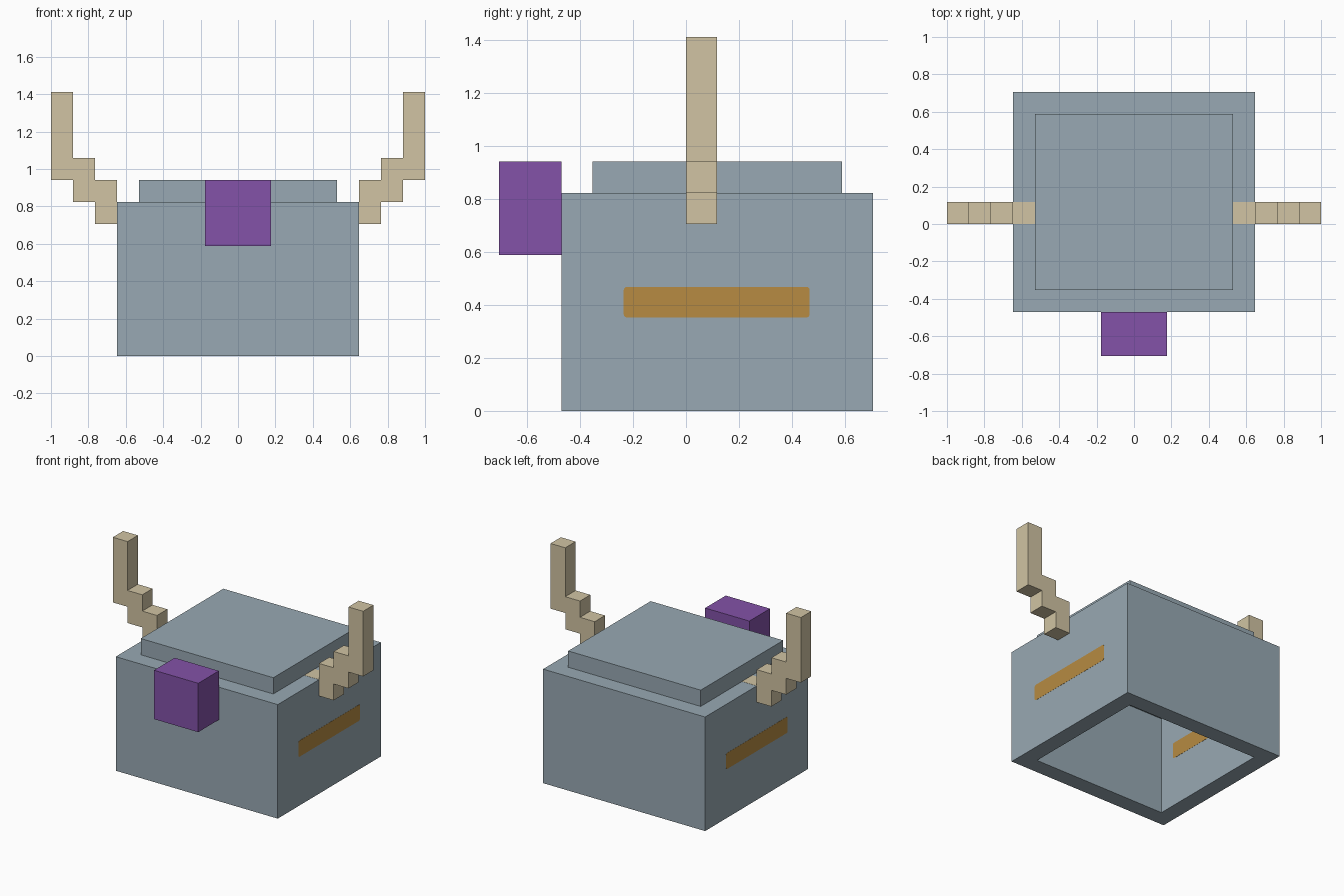
import bpy, bmesh, math
from mathutils import Vector

cube = bpy.data.objects.get("Cube")
if cube:
    bpy.data.objects.remove(cube, do_unlink=True)

U = 2 / 17          # size of one block
EPS = 0.001         # how far flush plates stand proud


def material(name, rgb):
    def lin(c):
        c /= 255
        return c / 12.92 if c <= 0.04045 else ((c + 0.055) / 1.055) ** 2.4
    colour = (*[lin(c) for c in rgb], 1)
    mat = bpy.data.materials.new(name)
    mat.diffuse_color = colour
    mat.use_nodes = True
    bsdf = mat.node_tree.nodes["Principled BSDF"]
    bsdf.inputs["Base Color"].default_value = colour
    bsdf.inputs["Roughness"].default_value = 0.8
    return mat


SHELL = material("slate grey", (152, 169, 179))
HORN = material("bone tan", (209, 196, 163))
NOSE = material("purple", (131, 82, 168))
SLOT = material("amber brown", (183, 139, 66))


def add_object(name, bm, mat, mirror=False):
    bmesh.ops.recalc_face_normals(bm, faces=bm.faces)
    mesh = bpy.data.meshes.new(name)
    bm.to_mesh(mesh)
    bm.free()
    mesh.materials.append(mat)
    obj = bpy.data.objects.new(name, mesh)
    bpy.context.collection.objects.link(obj)
    if mirror:
        obj.modifiers.new("Mirror", "MIRROR").use_mirror_merge = False
    return obj


def box(lo, hi):
    """Box between two corners."""
    bm = bmesh.new()
    bmesh.ops.create_cube(bm, size=1)
    for v in bm.verts:
        v.co = Vector([h if c > 0 else l for c, l, h in zip(v.co, lo, hi)])
    return bm


def prism(points, direction):
    """Flat outline pushed along a direction."""
    bm = bmesh.new()
    face = bm.faces.new([bm.verts.new(p) for p in points])
    ext = bmesh.ops.extrude_face_region(bm, geom=[face], use_keep_orig=True)
    verts = [g for g in ext["geom"] if isinstance(g, bmesh.types.BMVert)]
    bmesh.ops.translate(bm, verts=verts, vec=direction)
    return bm


def step_face(bm, up, inset, height):
    """Inset the top or bottom face, then extrude it along z."""
    bm.normal_update()
    face = next(f for f in bm.faces if f.normal.z * up > 0.9)
    bmesh.ops.inset_region(bm, faces=[face], thickness=inset, use_even_offset=True)
    ext = bmesh.ops.extrude_face_region(bm, geom=[face])
    bmesh.ops.delete(bm, geom=[face], context="FACES_ONLY")
    verts = [g for g in ext["geom"] if isinstance(g, bmesh.types.BMVert)]
    bmesh.ops.translate(bm, verts=verts, vec=(0, 0, height))


# Shell: box with a raised lid and a cavity open at the bottom
bm = box((-5.5 * U, -4 * U, 0), (5.5 * U, 6 * U, 7 * U))
step_face(bm, 1, U, U)
step_face(bm, -1, U, 6 * U)
add_object("shell", bm, SHELL)

# Nose block on the front
add_object("nose", box((-1.5 * U, -6 * U, 5 * U), (1.5 * U, -4 * U, 8 * U)), NOSE)

# Stepped horns, with roots set into the shell top
root_top = 7 + EPS / U
outline = [(4.5, 6.1), (5.5, 6.1), (5.5, 6), (6.5, 6), (6.5, 7), (7.5, 7),
           (7.5, 8), (8.5, 8), (8.5, 12), (7.5, 12), (7.5, 9), (6.5, 9),
           (6.5, 8), (5.5, 8), (5.5, root_top), (4.5, root_top)]
add_object("horns", prism([(x * U, 0, z * U) for x, z in outline], (0, U, 0)),
           HORN, mirror=True)

# Side stripes: round-cornered plates on the outside and inside of each side wall
R = 0.012
y0, y1, z0, z1 = -2 * U, 4 * U - 0.004, 3 * U, 4 * U - 0.002
corners = [(y1 - R, z1 - R, 0), (y0 + R, z1 - R, 90),
           (y0 + R, z0 + R, 180), (y1 - R, z0 + R, 270)]
for name, x in (("outer_side_stripes", 5.5 * U), ("inner_side_stripes", 4.5 * U)):
    pts = []
    for cy, cz, start in corners:
        for k in range(4):
            a = math.radians(start + 30 * k)
            pts.append((x - EPS, cy + R * math.cos(a), cz + R * math.sin(a)))
    add_object(name, prism(pts, (2 * EPS, 0, 0)), SLOT, mirror=True)
